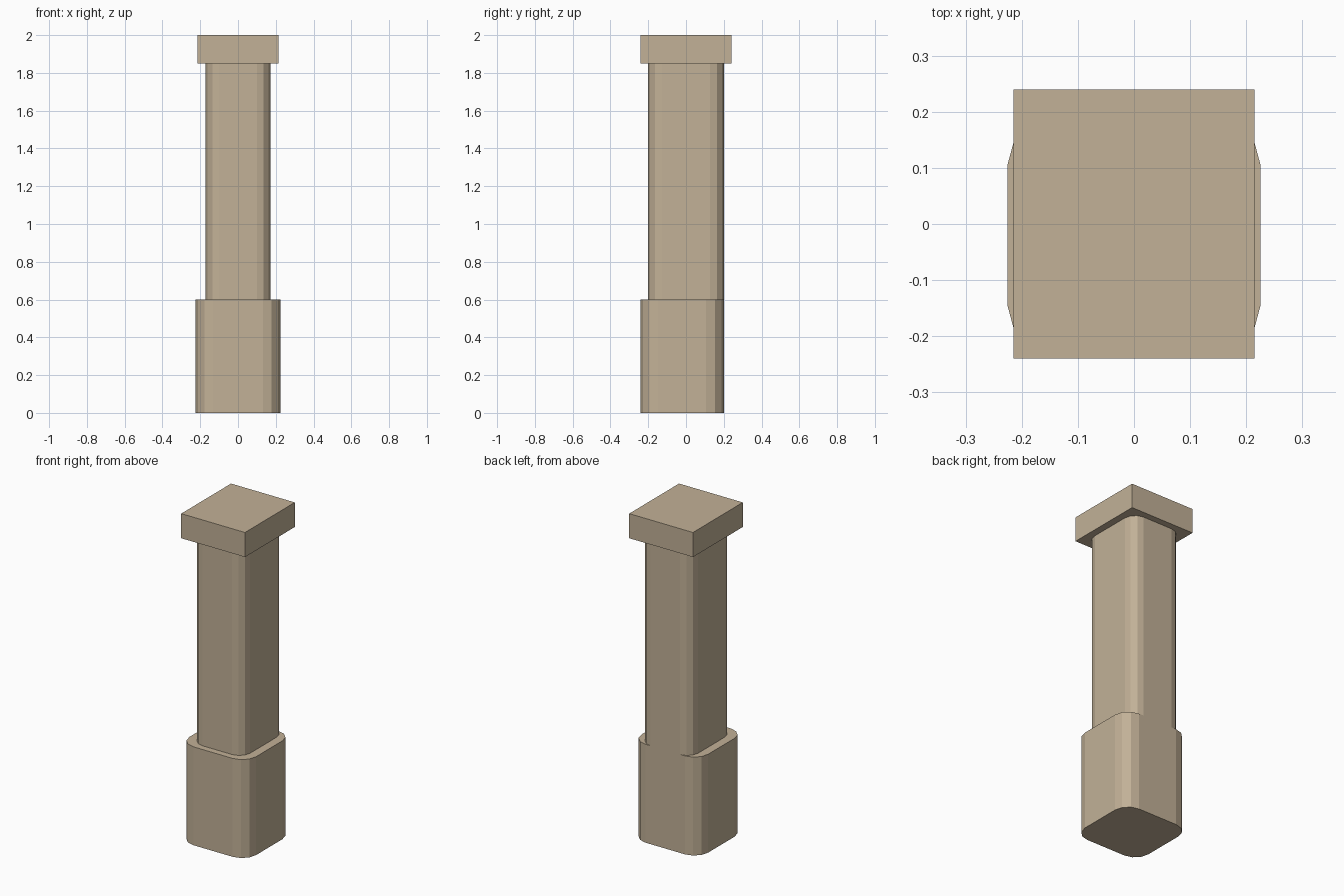
import bpy
import bmesh
from mathutils import Vector

default_cube = bpy.data.objects.get("Cube")
if default_cube:
    bpy.data.objects.remove(default_cube, do_unlink=True)

# Single sandstone colour
stone = bpy.data.materials.new("tan_stone")
stone.use_nodes = True
tan = (0.54, 0.44, 0.31, 1.0)
stone.diffuse_color = tan
stone.node_tree.nodes["Principled BSDF"].inputs["Base Color"].default_value = tan


def block(name, low, high, corner=0.0):
    """Box between two corners, with optional rounded upright edges."""
    low, high = Vector(low), Vector(high)
    size, centre = high - low, (low + high) / 2
    bm = bmesh.new()
    bmesh.ops.create_cube(bm, size=1)
    bmesh.ops.scale(bm, vec=size, verts=bm.verts)
    if corner:
        upright = [e for e in bm.edges
                   if abs(e.verts[0].co.z - e.verts[1].co.z) > size.z / 2]
        bmesh.ops.bevel(bm, geom=upright, offset=corner, segments=3,
                        profile=0.5, affect='EDGES')
    mesh = bpy.data.meshes.new(name)
    bm.to_mesh(mesh)
    bm.free()
    mesh.materials.append(stone)
    obj = bpy.data.objects.new(name, mesh)
    obj.location = centre
    bpy.context.collection.objects.link(obj)
    return obj


# Plinth projects at the front and sides, flush with the shaft at the back
block("plinth", (-0.225, -0.24, 0), (0.225, 0.2, 0.6), corner=0.093)
block("shaft", (-0.172, -0.2, 0.6), (0.172, 0.2, 1.85), corner=0.072)
block("cap", (-0.215, -0.24, 1.85), (0.215, 0.24, 2))
